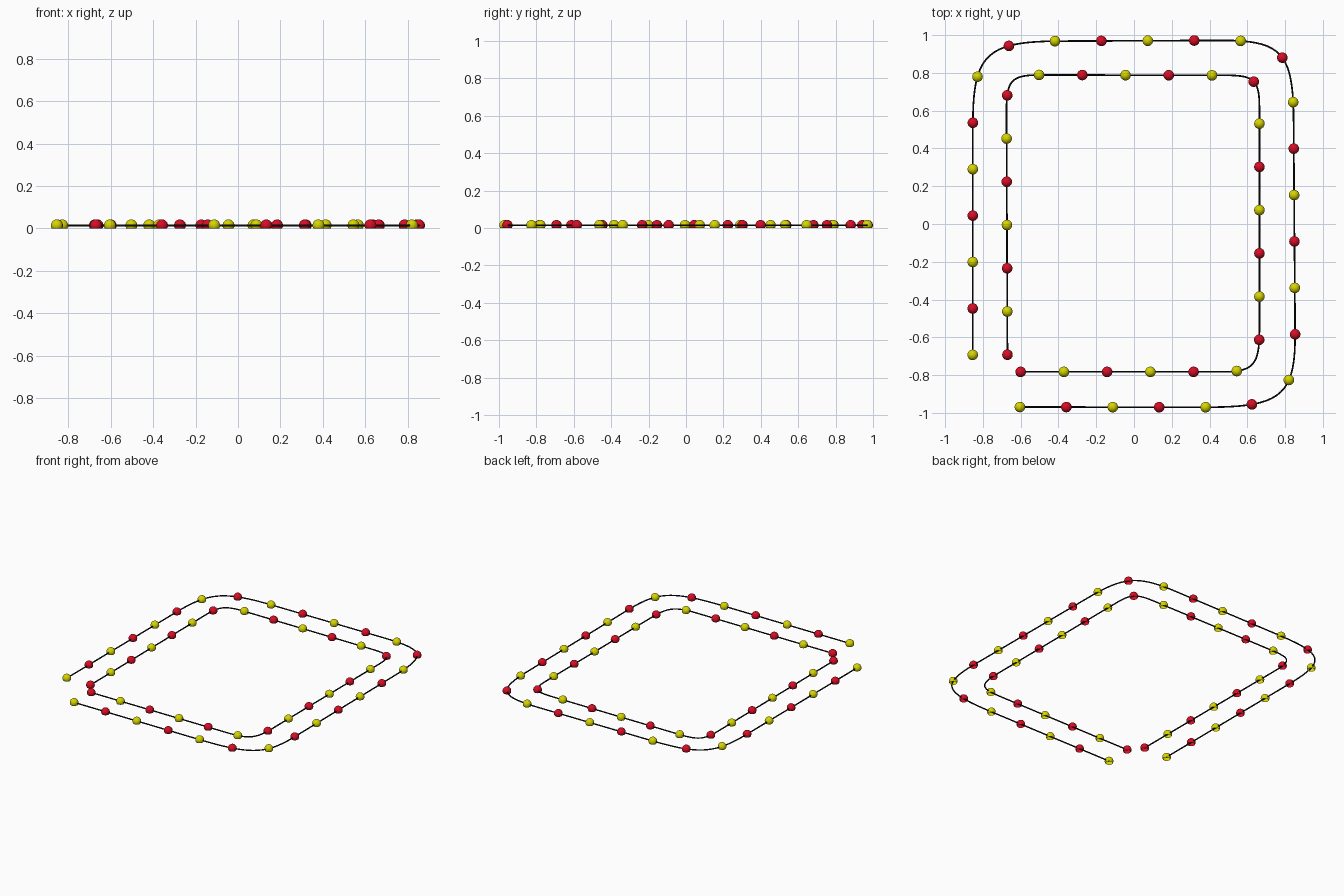
import bpy, bmesh
from mathutils import Vector, Matrix
from mathutils.geometry import interpolate_bezier

if "Cube" in bpy.data.objects:
    bpy.data.objects.remove(bpy.data.objects["Cube"])

WIRE_Z, WIRE_R, BEAD_R = 0.0145, 0.0045, 0.028


def material(name, rgb):
    m = bpy.data.materials.new(name)
    m.diffuse_color = (*rgb, 1)
    m.use_nodes = True
    m.node_tree.nodes["Principled BSDF"].inputs["Base Color"].default_value = m.diffuse_color
    return m


BLACK = material("black", (0.005, 0.005, 0.005))
RED = material("red", (0.68, 0.004, 0.018))
YELLOW = material("yellow", (0.68, 0.66, 0.0))


def make_path(start, corners, end):
    """Straight runs joined by soft corners given as (entry, corner, exit)."""
    def at(p):
        return Vector((p[0] + 0.003, p[1] - 0.003, WIRE_Z))
    pts = [at(start)]
    for corner in corners:
        a, c, b = map(at, corner)
        pts += interpolate_bezier(a, a.lerp(c, 0.84), b.lerp(c, 0.84), b, 20)
    return pts + [at(end)]


def spread(pts, n):
    """n points at equal distances along the path."""
    lens = [(b - a).length for a, b in zip(pts, pts[1:])]
    total, out = sum(lens), []
    for i in range(n):
        d, k = total * i / (n - 1), 0
        while k < len(lens) - 1 and d > lens[k]:
            d -= lens[k]
            k += 1
        out.append(pts[k].lerp(pts[k + 1], min(d / lens[k], 1)))
    return out


def wire(name, pts):
    cu = bpy.data.curves.new(name, 'CURVE')
    cu.dimensions = '3D'
    cu.bevel_depth, cu.bevel_resolution = WIRE_R, 2
    cu.use_fill_caps = True
    sp = cu.splines.new('POLY')
    sp.points.add(len(pts) - 1)
    for p, co in zip(sp.points, pts):
        p.co = (*co, 1)
    cu.materials.append(BLACK)
    bpy.context.collection.objects.link(bpy.data.objects.new(name, cu))


def beads(name, places, mat):
    bm = bmesh.new()
    for p in places:
        bmesh.ops.create_uvsphere(bm, u_segments=24, v_segments=14, radius=BEAD_R,
                                  matrix=Matrix.Translation(p))
    # domes rest on the ground, open underneath so the wire shows
    bmesh.ops.bisect_plane(bm, geom=bm.verts[:] + bm.edges[:] + bm.faces[:],
                           plane_co=(0, 0, 0), plane_no=(0, 0, 1), clear_inner=True)
    for f in bm.faces:
        f.smooth = True
    me = bpy.data.meshes.new(name)
    bm.to_mesh(me)
    bm.free()
    me.materials.append(mat)
    bpy.context.collection.objects.link(bpy.data.objects.new(name, me))


# the two strands
outer = make_path((-0.857, -0.69), [
    ((-0.856, 0.53), (-0.856, 0.966), (-0.42, 0.971)),
    ((0.48, 0.975), (0.842, 0.972), (0.842, 0.54)),
    ((0.850, -0.58), (0.851, -0.967), (0.38, -0.967))], (-0.607, -0.966))
inner = make_path((-0.673, -0.689), [
    ((-0.678, 0.61), (-0.678, 0.790), (-0.51, 0.792)),
    ((0.49, 0.79), (0.661, 0.79), (0.661, 0.62)),
    ((0.661, -0.56), (0.661, -0.780), (0.46, -0.780))], (-0.603, -0.780))

# wires, with beads of alternating colour
for label, path, n, first, second in (("outer", outer, 27, YELLOW, RED),
                                      ("inner", inner, 25, RED, YELLOW)):
    wire(label + "_wire", path)
    spots = spread(path, n)
    beads(f"{label}_{first.name}_beads", spots[0::2], first)
    beads(f"{label}_{second.name}_beads", spots[1::2], second)
